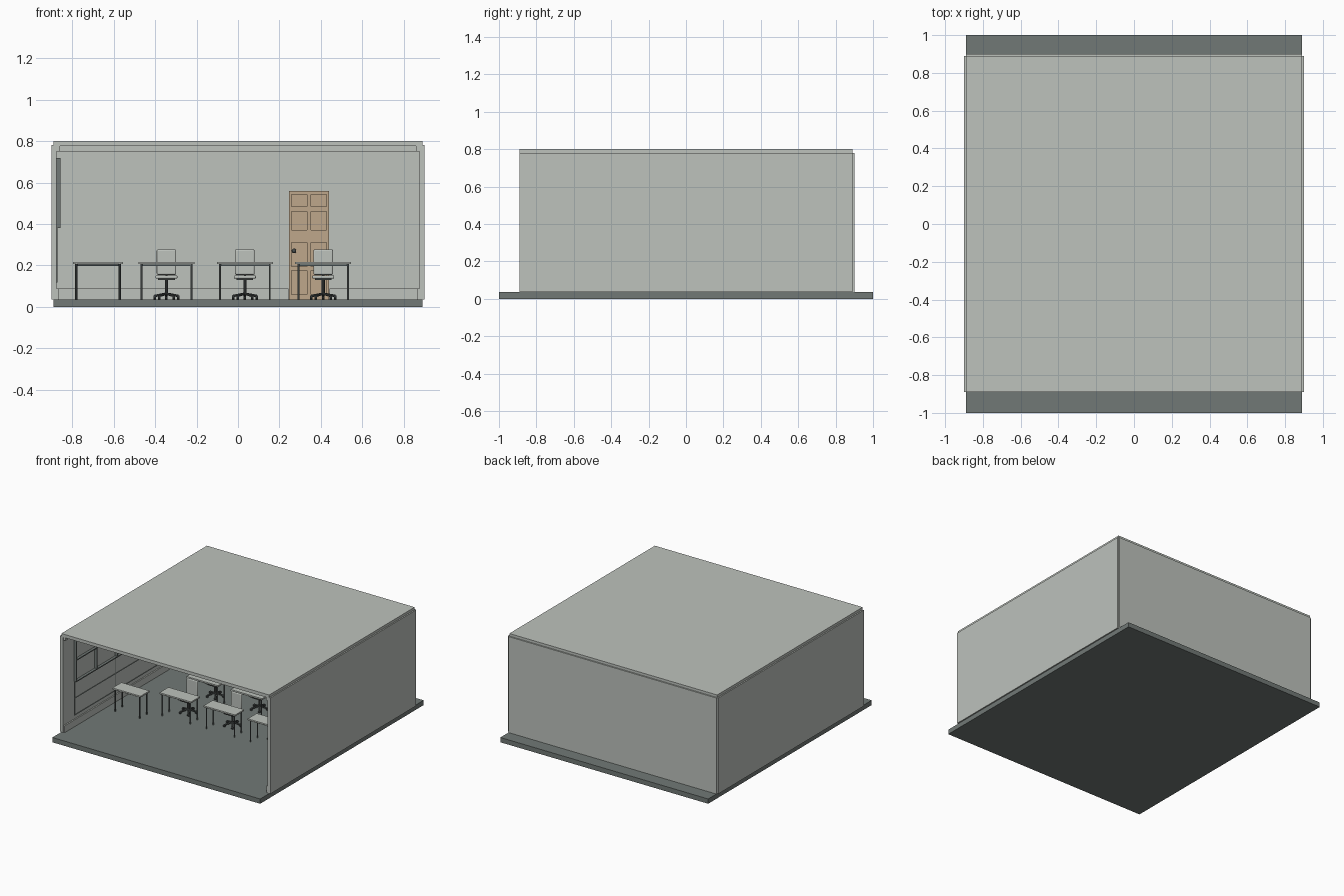
import bpy, math
from mathutils import Vector

old = bpy.data.objects.get("Cube")
if old:
    bpy.data.objects.remove(old)


def material(name, rgb):
    m = bpy.data.materials.new(name)
    m.use_nodes = True
    m.diffuse_color = (*rgb, 1)
    m.node_tree.nodes["Principled BSDF"].inputs["Base Color"].default_value = (*rgb, 1)
    return m


PALE = material("pale grey", (0.51, 0.54, 0.505))
FLOOR = material("dark grey green", (0.165, 0.19, 0.18))
WOOD = material("tan wood", (0.52, 0.39, 0.26))
DARK = material("charcoal", (0.07, 0.08, 0.078))


def finish(name, mat):
    o = bpy.context.object
    o.name = name
    o.data.materials.append(mat)
    return o


def box(name, x, y, z, mat, bevel=0):
    """Box from (min, max) pairs on each axis."""
    spans = (x, y, z)
    bpy.ops.mesh.primitive_cube_add(size=1, location=[(a + b) / 2 for a, b in spans])
    o = finish(name, mat)
    for v in o.data.vertices:
        v.co = [c * (s[1] - s[0]) for c, s in zip(v.co, spans)]
    if bevel:
        mod = o.modifiers.new("round", 'BEVEL')
        mod.width = bevel
        mod.segments = 3
        bpy.ops.object.shade_smooth_by_angle()
    return o


def rod(name, a, b, r, mat, sides=10):
    a, b = Vector(a), Vector(b)
    d = b - a
    bpy.ops.mesh.primitive_cylinder_add(vertices=sides, radius=r, depth=d.length, location=(a + b) / 2,
                                        rotation=d.to_track_quat('Z', 'Y').to_euler())
    o = finish(name, mat)
    bpy.ops.object.shade_smooth_by_angle()
    return o


def around(c, half):
    return (c - half, c + half)


# Shell: floor, roof and three walls, open at the front
G = 0.037
box("floor", (-0.89, 0.89), (-1, 1), (0, G), FLOOR)
box("roof", (-0.89, 0.89), (-0.89, 0.89), (0.775, 0.8), PALE)
box("back_wall", (-0.89, 0.89), (0.875, 0.9), (G, 0.78), PALE)
for s, side in ((-1, "right"), (1, "left")):
    def sx(a, b):
        return tuple(sorted((s * a, s * b)))
    box(side + "_wall", sx(0.875, 0.9), (-0.89, 0.89), (G, 0.78), PALE)
    box(side + "_baseboard", sx(0.865, 0.876), (-0.885, 0.876), (G, 0.09), PALE)
    box(side + "_crown_moulding", sx(0.858, 0.876), (-0.885, 0.876), (0.75, 0.776), PALE)
for i, x in enumerate(((-0.866, 0.243), (0.442, 0.866))):
    box(f"back_baseboard_{i}", x, (0.865, 0.876), (G, 0.09), PALE)
box("back_crown_moulding", (-0.86, 0.86), (0.858, 0.876), (0.75, 0.776), PALE)

# Window frames along the right wall
for z in (0.385, 0.55, 0.715):
    box("window_rail", (-0.876, -0.855), (-0.75, 0.75), around(z, 0.004), FLOOR)
for i in range(7):
    box("window_stile", (-0.876, -0.855), around(-0.75 + i * 0.25, 0.004), (0.381, 0.719), FLOOR)

# Thin wall strips under the windows
for z in (0.12, 0.25):
    box("wall_strip", (-0.876, -0.871), (-0.75, 0.75), around(z, 0.002), FLOOR)
for i in range(4):
    box("wall_post", (-0.876, -0.871), around(-0.75 + i * 0.5, 0.002), (0.12, 0.381), FLOOR)

# Panelled door: a recessed slab under raised stiles and rails
box("door_slab", (0.245, 0.44), (0.868, 0.876), (G, 0.56), WOOD)
for x in ((0.245, 0.258), (0.333, 0.353), (0.427, 0.44)):
    box("door_stile", x, (0.86, 0.869), (G, 0.56), WOOD)
for z in ((G, 0.06), (0.175, 0.195), (0.31, 0.37), (0.46, 0.485), (0.542, 0.56)):
    box("door_rail", (0.245, 0.44), (0.8602, 0.869), z, WOOD)
for x in around(0.3425, 0.0475):
    for z in ((0.06, 0.175), (0.195, 0.31), (0.37, 0.46), (0.485, 0.542)):
        box("door_panel", around(x, 0.028), (0.864, 0.869), (z[0] + 0.01, z[1] - 0.01), WOOD)
rod("door_knob_stem", (0.27, 0.865, 0.27), (0.27, 0.84, 0.27), 0.005, DARK)
bpy.ops.mesh.primitive_uv_sphere_add(segments=12, ring_count=8, radius=0.011, location=(0.27, 0.84, 0.27))
finish("door_knob", DARK)
bpy.ops.object.shade_smooth()


def desk(name, x, y, half, leg, mat):
    box(name + "_top", around(x, half), around(y, 0.055), (0.206, 0.217), PALE)
    box(name + "_apron", around(x, half - 0.015), around(y, 0.042), (0.198, 0.206), mat)
    for lx in around(x, half - 0.015):
        for ly in around(y, 0.042):
            rod(name + "_leg", (lx, ly, G), (lx, ly, 0.207), leg, mat, 8)


def chair(name, x, y):
    # Five-spoke base with castors and a gas column
    for i in range(5):
        a = math.radians(90 + i * 72)
        ex, ey = x + 0.06 * math.cos(a), y + 0.06 * math.sin(a)
        rod(name + "_spoke", (x, y, 0.064), (ex, ey, 0.053), 0.006, DARK, 8)
        rod(name + "_castor", (ex - 0.006, ey, 0.046), (ex + 0.006, ey, 0.046), 0.009, DARK)
    rod(name + "_column", (x, y, 0.055), (x, y, 0.137), 0.008, DARK)
    # Cushions, with a support bar up the back
    box(name + "_seat_plate", around(x, 0.04), around(y, 0.04), (0.13, 0.138), DARK)
    box(name + "_seat", around(x, 0.053), around(y, 0.05), (0.136, 0.152), PALE, 0.006)
    box(name + "_backrest", around(x, 0.047), (y + 0.042, y + 0.056), (0.155, 0.277), PALE, 0.0065)
    rod(name + "_back_bar", (x, y + 0.02, 0.134), (x, y + 0.062, 0.134), 0.005, DARK, 8)
    rod(name + "_back_post", (x, y + 0.061, 0.132), (x, y + 0.059, 0.22), 0.005, DARK, 8)


# Furniture: one teacher desk and three rows of desks with chairs
desk("teacher_desk", -0.675, -0.345, 0.12, 0.006, DARK)
for row in range(3):
    for col in range(3):
        x, y = -0.345 + col * 0.378, -0.22 + row * 0.33
        desk(f"desk_{row}_{col}", x, y, 0.135, 0.0045, FLOOR)
        chair(f"chair_{row}_{col}", x, y + 0.105)
